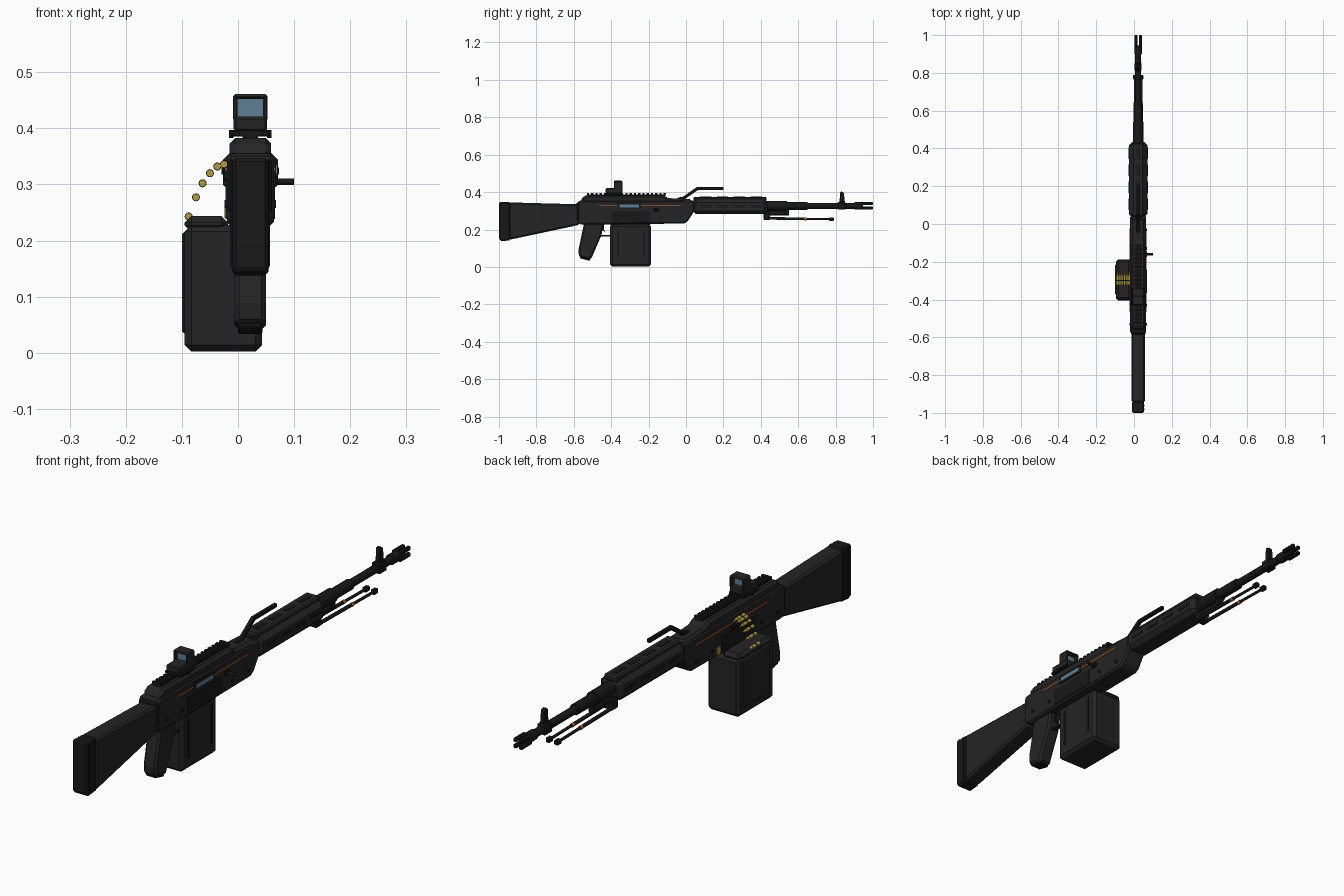
import bpy, bmesh, math
from mathutils import Vector

if "Cube" in bpy.data.objects:
    bpy.data.objects.remove(bpy.data.objects["Cube"])

CX = 0.022  # centre plane of the rifle


def material(name, r, g, b):
    m = bpy.data.materials.new(name)
    m.use_nodes = True
    m.diffuse_color = (r, g, b, 1)
    bsdf = m.node_tree.nodes["Principled BSDF"]
    bsdf.inputs["Base Color"].default_value = (r, g, b, 1)
    bsdf.inputs["Roughness"].default_value = 0.6
    return m


CHARCOAL = material("charcoal", 0.018, 0.018, 0.018)
BLACK = material("black", 0.009, 0.009, 0.009)
BLUE = material("lens blue", 0.11, 0.21, 0.30)
BRASS = material("brass", 0.45, 0.33, 0.05)
ORANGE = material("orange", 0.75, 0.16, 0.03)


def finish(name, bm, mat, bevel=0.0, smooth=False):
    bmesh.ops.recalc_face_normals(bm, faces=bm.faces)
    mesh = bpy.data.meshes.new(name)
    bm.to_mesh(mesh)
    bm.free()
    ob = bpy.data.objects.new(name, mesh)
    bpy.context.collection.objects.link(ob)
    mesh.materials.append(mat)
    if bevel:
        mod = ob.modifiers.new("chamfer", "BEVEL")
        mod.width, mod.segments, mod.limit_method = bevel, 1, "ANGLE"
        mod.angle_limit = math.radians(40)
    if smooth:
        bpy.ops.object.select_all(action="DESELECT")
        ob.select_set(True)
        bpy.context.view_layer.objects.active = ob
        bpy.ops.object.shade_smooth_by_angle(angle=math.radians(40))
    return ob


def side_profile(name, points, x0, x1, mat=CHARCOAL, bevel=0.008):
    """Extrude a (y, z) outline across x."""
    bm = bmesh.new()
    face = bm.faces.new([bm.verts.new((x0, y, z)) for y, z in points])
    ext = bmesh.ops.extrude_face_region(bm, geom=[face])["geom"]
    moved = [v for v in ext if isinstance(v, bmesh.types.BMVert)]
    bmesh.ops.translate(bm, verts=moved, vec=(x1 - x0, 0, 0))
    return finish(name, bm, mat, bevel)


def box(name, x, y, z, mat=CHARCOAL, bevel=0.0):
    """Box from (low, high) pairs."""
    pts = [(y[0], z[0]), (y[1], z[0]), (y[1], z[1]), (y[0], z[1])]
    return side_profile(name, pts, x[0], x[1], mat, bevel)


def rod(name, a, b, r0, r1=None, mat=BLACK, sides=16):
    a, b = Vector(a), Vector(b)
    bm = bmesh.new()
    bmesh.ops.create_cone(bm, cap_ends=True, segments=sides, radius1=r0,
                          radius2=r0 if r1 is None else r1, depth=(b - a).length)
    rot = (b - a).to_track_quat("Z", "Y").to_matrix()
    bmesh.ops.rotate(bm, verts=bm.verts, matrix=rot)
    bmesh.ops.translate(bm, verts=bm.verts, vec=(a + b) / 2)
    return finish(name, bm, mat, smooth=True)


def mid(w):
    return (CX - w, CX + w)


# Stock
side_profile("stock", [(-0.945, 0.145), (-0.57, 0.225), (-0.57, 0.335), (-0.945, 0.345)], *mid(0.035))
side_profile("butt_pad", [(-1, 0.148), (-0.985, 0.138), (-0.94, 0.142), (-0.94, 0.347), (-1, 0.347)],
             *mid(0.032), BLACK, 0.006)
for i in range(2):
    box("pad_rib", mid(0.0335), (-0.985 + i * 0.02, -0.977 + i * 0.02), (0.15, 0.343), BLACK)
box("stock_collar", mid(0.039), (-0.585, -0.56), (0.25, 0.345), BLACK, 0.005)

# Receiver and top cover
side_profile("receiver", [(-0.58, 0.24), (-0.565, 0.226), (-0.01, 0.232), (0.01, 0.245), (0.045, 0.30),
                          (0.045, 0.355), (-0.57, 0.355), (-0.58, 0.345)], *mid(0.042))
side_profile("top_cover", [(-0.56, 0.34), (-0.56, 0.368), (-0.535, 0.383), (-0.12, 0.383),
                           (-0.095, 0.368), (0.03, 0.362), (0.03, 0.34)], *mid(0.037), bevel=0.01)
box("rail", mid(0.014), (-0.53, -0.11), (0.38, 0.388), BLACK)
for i in range(19):
    y = -0.53 + i * 0.0228
    box("rail_tooth", mid(0.02), (y, y + 0.012), (0.386, 0.396), BLACK)

# Both flanks: light strip, recessed panels, pins
for s in (-1, 1):
    wall = CX + s * 0.042

    def plate(name, y, z, mat, d=0.003):
        return box(name, sorted((wall - s * 0.004, wall + s * d)), y, z, mat)

    plate("light_strip", (-0.465, -0.03), (0.325, 0.329), ORANGE)
    plate("lower_panel", (-0.40, -0.19), (0.238, 0.30), BLACK, 0.002)
    for y in (-0.53, -0.43, -0.13, -0.03):
        rod("receiver_pin", (wall - s * 0.004, y, 0.265), (wall + s * 0.004, y, 0.265), 0.007)
    if s > 0:
        plate("ejection_frame", (-0.365, -0.24), (0.313, 0.341), BLACK, 0.004)
        plate("ejection_window", (-0.355, -0.25), (0.319, 0.335), BLUE, 0.006)
    else:
        plate("brass_button", (-0.18, -0.157), (0.24, 0.267), BRASS, 0.004)

# Bolt handle
rod("bolt_handle", (0.05, -0.16, 0.305), (0.1, -0.16, 0.305), 0.006)
box("bolt_slide", (0.05, 0.07), (-0.175, -0.145), (0.295, 0.315), BLACK, 0.003)

# Reflex sight: open hood around a lens
box("sight_mount", mid(0.035), (-0.43, -0.34), (0.385, 0.397), BLACK, 0.003)
box("sight_base", mid(0.03), (-0.43, -0.34), (0.395, 0.421), CHARCOAL, 0.004)
for s in (-1, 1):
    x = CX + s * 0.027
    box("hood_side", (x - 0.004, x + 0.004), (-0.385, -0.34), (0.415, 0.456), CHARCOAL, 0.002)
    rod("mount_screw", (CX + s * 0.03, -0.385, 0.39), (CX + s * 0.038, -0.385, 0.39), 0.007)
box("hood_top", mid(0.031), (-0.385, -0.34), (0.452, 0.461), CHARCOAL, 0.004)
box("lens", mid(0.024), (-0.368, -0.36), (0.418, 0.454), BLUE)

# Pistol grip, trigger and guard
side_profile("pistol_grip", [(-0.545, 0.235), (-0.44, 0.235), (-0.452, 0.17), (-0.508, 0.04),
                             (-0.572, 0.052), (-0.575, 0.09)], *mid(0.028))
side_profile("grip_cap", [(-0.568, 0.055), (-0.512, 0.042), (-0.515, 0.033), (-0.565, 0.045)],
             *mid(0.022), BLACK, 0.003)
box("trigger_guard", mid(0.009), (-0.47, -0.395), (0.163, 0.17), BLACK)
box("guard_front", mid(0.009), (-0.403, -0.395), (0.163, 0.235), BLACK)
side_profile("trigger", [(-0.452, 0.23), (-0.438, 0.23), (-0.44, 0.2), (-0.43, 0.185), (-0.445, 0.195)],
             *mid(0.005), BLACK, 0)

# Ammunition box
box("ammo_box", (-0.095, 0.043), (-0.405, -0.187), (0.002, 0.228), CHARCOAL, 0.012)
box("ammo_box_lid", (-0.095, -0.018), (-0.40, -0.19), (0.215, 0.244), CHARCOAL, 0.012)
box("box_side_panel", (-0.1, -0.09), (-0.375, -0.215), (0.035, 0.215), CHARCOAL, 0.004)
for y in (-0.37, -0.23):
    box("box_rib", (0.04, 0.046), (y, y + 0.012), (0.05, 0.2), BLACK)

# Belt of cartridges climbing into the feed tray
for x, z in [(-0.088, 0.243), (-0.075, 0.277), (-0.063, 0.302), (-0.05, 0.32), (-0.037, 0.332), (-0.025, 0.336)]:
    rod("cartridge_case", (x, -0.322, z), (x, -0.275, z), 0.0065, mat=BRASS, sides=12)
    rod("cartridge_tip", (x, -0.275, z), (x, -0.253, z), 0.0055, 0.001, BRASS, 12)
    rod("belt_link", (x, -0.302, z), (x, -0.296, z), 0.0072, sides=12)
box("feed_tray", (-0.027, 0.0), (-0.335, -0.245), (0.305, 0.328), BLACK, 0.003)

# Carrying handle
side_profile("carry_handle", [(-0.045, 0.36), (-0.01, 0.36), (0.065, 0.412), (0.2, 0.412),
                              (0.2, 0.427), (0.058, 0.427), (-0.015, 0.376), (-0.045, 0.37)],
             *mid(0.008), BLACK, 0.003)

# Handguard with vent slots
box("handguard", mid(0.049), (0.035, 0.435), (0.282, 0.362), CHARCOAL, 0.018)
box("handguard_top", mid(0.03), (0.04, 0.43), (0.35, 0.375), CHARCOAL, 0.006)
for i in range(4):
    y = 0.075 + i * 0.09
    box("vent_slot", mid(0.051), (y, y + 0.06), (0.318, 0.33), BLACK)
    box("top_slot", mid(0.01), (y, y + 0.06), (0.37, 0.377), BLACK)

# Barrel, gas tube and forked muzzle
Z = 0.326
for name, y0, y1, r in [("barrel_nut", 0.42, 0.54, 0.027), ("barrel_sleeve", 0.53, 0.65, 0.021),
                        ("barrel", 0.64, 0.94, 0.0155), ("muzzle_ring", 0.9, 0.945, 0.02)]:
    rod(name, (CX, y0, Z), (CX, y1, Z), r)
for sx in (-1, 1):
    for sz in (-1, 1):
        x, z = CX + sx * 0.012, Z + sz * 0.012
        box("muzzle_prong", (x - 0.008, x + 0.008), (0.935, 1.0), (z - 0.008, z + 0.008), BLACK, 0.004)
rod("gas_tube", (CX, 0.42, 0.287), (CX, 0.55, 0.287), 0.011)
box("gas_block", mid(0.012), (0.525, 0.55), (0.275, 0.325), BLACK, 0.003)

# Front sight
box("front_sight_band", mid(0.019), (0.81, 0.855), (0.306, 0.347), BLACK, 0.005)
side_profile("front_sight", [(0.82, 0.34), (0.85, 0.34), (0.844, 0.395), (0.838, 0.402), (0.825, 0.402)],
             *mid(0.01), BLACK, 0.003)

# Folded bipod
box("bipod_hinge", mid(0.024), (0.415, 0.45), (0.25, 0.292), BLACK, 0.005)
for s in (-1, 1):
    x = CX + s * 0.018
    rod("bipod_leg", (x, 0.43, 0.26), (x, 0.64, 0.257), 0.007, sides=10)
    rod("bipod_collar", (x, 0.633, 0.257), (x, 0.643, 0.257), 0.0078, mat=ORANGE, sides=10)
    rod("bipod_lower_leg", (x, 0.64, 0.257), (x, 0.775, 0.255), 0.0055, sides=10)
    box("bipod_foot", (x - 0.009, x + 0.009), (0.765, 0.79), (0.246, 0.265), BLACK, 0.003)
